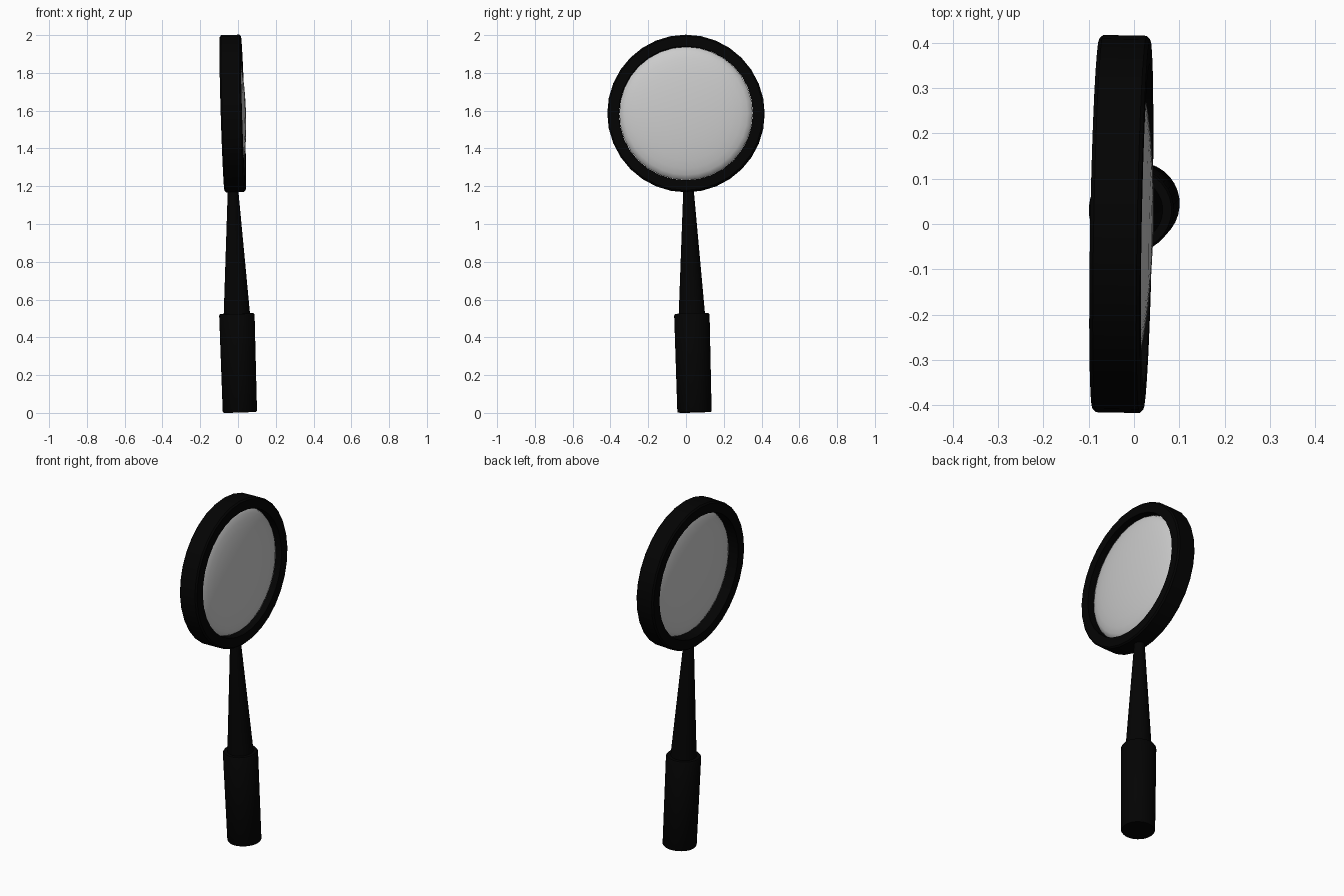
import bpy, bmesh, math
from mathutils import Vector

if "Cube" in bpy.data.objects:
    bpy.data.objects.remove(bpy.data.objects["Cube"])

black = bpy.data.materials.new("black")
black.diffuse_color = (0.001, 0.001, 0.001, 1)
black.use_nodes = True
black.node_tree.nodes["Principled BSDF"].inputs["Base Color"].default_value = black.diffuse_color


def lathe(name, profile, start, axis, segs, closed=False, mat=None):
    """Spin (radius, height) points about an axis that passes through start."""
    rot = Vector(axis).to_track_quat('Z', 'Y')
    bm = bmesh.new()
    rings = []
    for r, h in profile:
        if r == 0:
            rings.append([bm.verts.new((0, 0, h))] * segs)
        else:
            rings.append([bm.verts.new((r * math.cos(2 * math.pi * i / segs),
                                        r * math.sin(2 * math.pi * i / segs), h))
                          for i in range(segs)])
    pairs = list(zip(rings, rings[1:]))
    if closed:
        pairs.append((rings[-1], rings[0]))
    for a, b in pairs:
        for i in range(segs):
            j = (i + 1) % segs
            bm.faces.new(dict.fromkeys((a[i], a[j], b[j], b[i])))
    bmesh.ops.recalc_face_normals(bm, faces=bm.faces)
    bm.transform(rot.to_matrix().to_4x4())
    mesh = bpy.data.meshes.new(name)
    bm.to_mesh(mesh)
    bm.free()
    ob = bpy.data.objects.new(name, mesh)
    ob.location = start
    bpy.context.collection.objects.link(ob)
    if mat:
        mesh.materials.append(mat)
    bpy.ops.object.select_all(action='DESELECT')
    ob.select_set(True)
    bpy.context.view_layer.objects.active = ob
    bpy.ops.object.shade_smooth_by_angle(angle=math.radians(40))
    return ob


foot = Vector((0.01, 0.045, 0.004))      # centre of the handle's bottom
shaft = Vector((-0.031, -0.027, 1))      # slightly leaning handle axis
centre = Vector((-0.028, 0, 1.585))      # middle of the rim
normal = Vector((1, -0.0187, 0.031))     # direction the lens faces

# handle grip with softened edges
lathe("handle", [(0, 0), (0.088, 0), (0.091, 0.005), (0.094, 0.514),
                 (0.089, 0.522), (0, 0.522)], foot, shaft, 32, mat=black)

# tapered neck from the grip into the rim
lathe("neck", [(0, 0.5), (0.071, 0.5), (0.028, 1.175), (0.028, 1.2), (0, 1.2)],
      foot, shaft, 32, mat=black)

# rim, rounded on its outer edges
ro, ri, t, b = 0.416, 0.355, 0.056, 0.008
lathe("rim", [(ri, -t), (ro - b, -t), (ro, -t + b), (ro, t - b), (ro - b, t), (ri, t)],
      centre, normal, 32, closed=True, mat=black)

# lens: a flattened ball, set slightly towards the +x face of the rim
R, shift, bulge, n = 0.353, 0.012, 0.058, 16
angles = [math.pi * i / n for i in range(1, n)]
profile = [(0, shift - bulge)]
profile += [(R * math.sin(a), shift - bulge * math.cos(a)) for a in angles]
profile += [(0, shift + bulge)]
lathe("lens", profile, centre, normal, 32)
